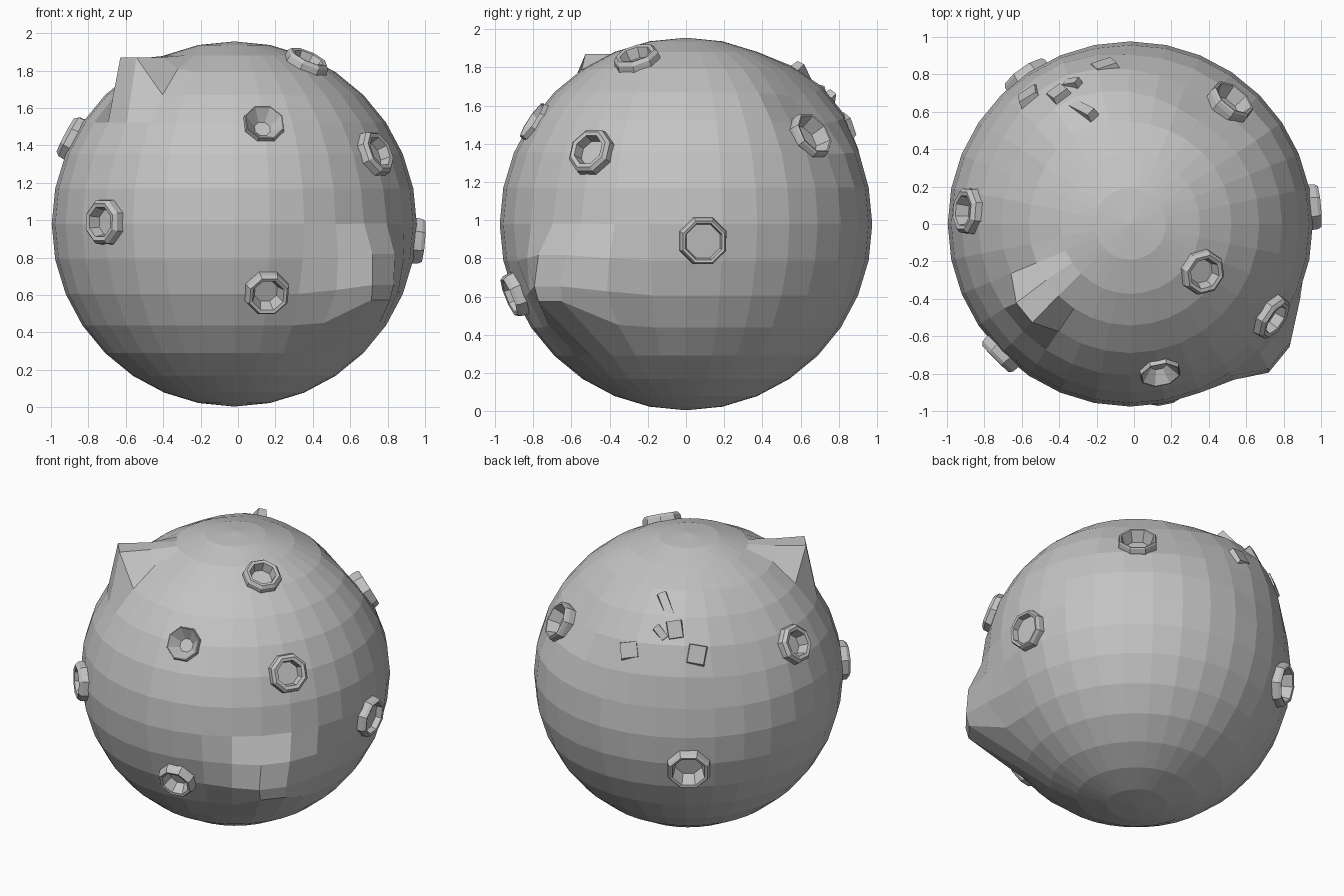
import bpy, bmesh, math
from mathutils import Vector, Matrix

old = bpy.data.objects.get("Cube")
if old:
    bpy.data.objects.remove(old, do_unlink=True)

CENTRE = Vector((-0.02, 0, 0.98))
RADIUS = 0.976

# Single grey rock colour
rock = bpy.data.materials.new("grey_rock")
rock.use_nodes = True
GREY = (0.55, 0.55, 0.55, 1)
rock.diffuse_color = GREY
rock.node_tree.nodes["Principled BSDF"].inputs["Base Color"].default_value = GREY


def make_object(name, bm, matrix):
    bmesh.ops.recalc_face_normals(bm, faces=bm.faces)
    mesh = bpy.data.meshes.new(name)
    bm.to_mesh(mesh)
    bm.free()
    mesh.materials.append(rock)
    obj = bpy.data.objects.new(name, mesh)
    obj.matrix_world = matrix
    bpy.context.collection.objects.link(obj)
    return obj


def direction(lon, lat):
    a, b = math.radians(lon), math.radians(lat)
    return Vector((math.cos(a) * math.cos(b), math.sin(a) * math.cos(b), math.sin(b)))


def on_surface(d, spin=0.0):
    """Frame on the globe with z pointing outwards."""
    d = Vector(d).normalized()
    turn = d.to_track_quat('Z', 'Y').to_matrix().to_4x4()
    return Matrix.Translation(CENTRE + d * RADIUS) @ turn @ Matrix.Rotation(spin, 4, 'Z')


def pull(bm, d, delta, reach):
    """Drag the surface around a direction, fading linearly."""
    d, delta = Vector(d).normalized(), Vector(delta)
    for v, home in zip(bm.verts, homes):
        fade = 1 - math.degrees(home.angle(d)) / reach
        if fade > 0:
            v.co += delta * fade


def lathe(profile, sides=8):
    """Revolve (radius, height) pairs; close both ends with a cap."""
    bm = bmesh.new()
    rings = []
    for r, h in profile:
        angles = [(k + 0.5) * math.tau / sides for k in range(sides)]
        rings.append([bm.verts.new((r * math.cos(a), r * math.sin(a), h)) for a in angles])
    for low, high in zip(rings, rings[1:]):
        for k in range(sides):
            n = (k + 1) % sides
            bm.faces.new((low[k], low[n], high[n], high[k]))
    bm.faces.new(rings[0])
    bm.faces.new(rings[-1])
    return bm


# Globe with pulled-out peaks and dents
bm = bmesh.new()
bmesh.ops.create_uvsphere(bm, u_segments=32, v_segments=16, radius=RADIUS)
homes = [v.co.copy() for v in bm.verts]
# sharp peak, upper front
pull(bm, direction(219.4, 45), (-0.055, -0.06, 0.31), 11.2)
pull(bm, direction(219.4, 56.25), (0, 0, 0.11), 11.2)
# blunt nose, lower front
pull(bm, direction(-39.4, -22.5), (0.13, -0.2, 0.06), 24)
pull(bm, direction(-39.4, -33.75), (0.18, -0.19, 0.2), 10)
# swollen rough ground and shallow dent at the back
pull(bm, (-0.36, 0.7, 0.62), (-0.03, 0.06, 0.06), 30)
pull(bm, (0.45, 0.66, 0.6), (-0.03, -0.04, -0.03), 20)
globe = make_object("globe", bm, Matrix.Translation(CENTRE))

# Craters: direction, outer radius, rim height, hole radius, floor radius, depth
craters = [
    ((0.16, -0.80, 0.54), 0.115, 0.012, 0.105, 0.045, 0.055),
    ((0.76, -0.50, 0.38), 0.130, 0.04, 0.085, 0.075, 0.02),
    ((-0.69, -0.69, 0.01), 0.128, 0.045, 0.085, 0.07, 0.02),
    ((0.175, -0.89, -0.37), 0.125, 0.045, 0.09, 0.065, 0.03),
    ((0.97, 0.09, -0.09), 0.133, 0.042, 0.103, 0.095, 0.0),
    ((0.39, -0.26, 0.87), 0.125, 0.04, 0.085, 0.068, 0.02),
    ((0.56, 0.68, 0.48), 0.130, 0.02, 0.11, 0.085, 0.06),
    ((-0.87, 0.07, 0.46), 0.130, 0.045, 0.085, 0.07, 0.03),
    ((-0.556, 0.794, -0.232), 0.145, 0.04, 0.11, 0.09, 0.06),
]
for i, (d, outer, rim, hole, floor, depth) in enumerate(craters, 1):
    frame = on_surface(d)
    cut_r = (outer + hole) / 2
    cutter = make_object("crater_cutter", lathe([(cut_r, -depth - 0.03), (cut_r, 0.2)]), frame)
    cutter.hide_render = True
    mod = globe.modifiers.new("pit", 'BOOLEAN')
    mod.operation, mod.solver, mod.object = 'DIFFERENCE', 'EXACT', cutter
    bpy.context.view_layer.objects.active = globe
    bpy.ops.object.modifier_apply(modifier=mod.name)
    bpy.data.objects.remove(cutter, do_unlink=True)
    lip = (outer + hole) / 2
    shell = [(outer * 0.95, -depth - 0.035), (outer, -0.015), (outer * 0.97, rim * 0.55),
             (lip, rim), (hole, rim * 0.9), (floor, -depth)]
    make_object("crater_%d" % i, lathe(shell), frame)

# Broken blocks on the rough ground: direction, width, length, rise, spin
blocks = [
    ((-0.14, 0.85, 0.52), 0.15, 0.13, 0.05, 0.3),
    ((-0.37, 0.67, 0.64), 0.12, 0.14, 0.10, 0.2),
    ((-0.53, 0.67, 0.52), 0.14, 0.15, 0.08, -0.2),
    ((-0.25, 0.60, 0.76), 0.07, 0.20, 0.08, 0.5),
    ((-0.30, 0.72, 0.62), 0.06, 0.12, 0.10, 0.8),
]
for i, (d, wide, long, rise, spin) in enumerate(blocks, 1):
    bm = bmesh.new()
    bmesh.ops.create_cube(bm, size=1)
    for v in bm.verts:
        top = v.co.z > 0
        taper = 0.75 if top else 1.15
        lean = rise * 0.3 * (v.co.y < 0) if top else 0
        v.co = (v.co.x * wide * taper, v.co.y * long * taper, rise - lean if top else -0.06)
    make_object("broken_block_%d" % i, bm, on_surface(d, spin))
